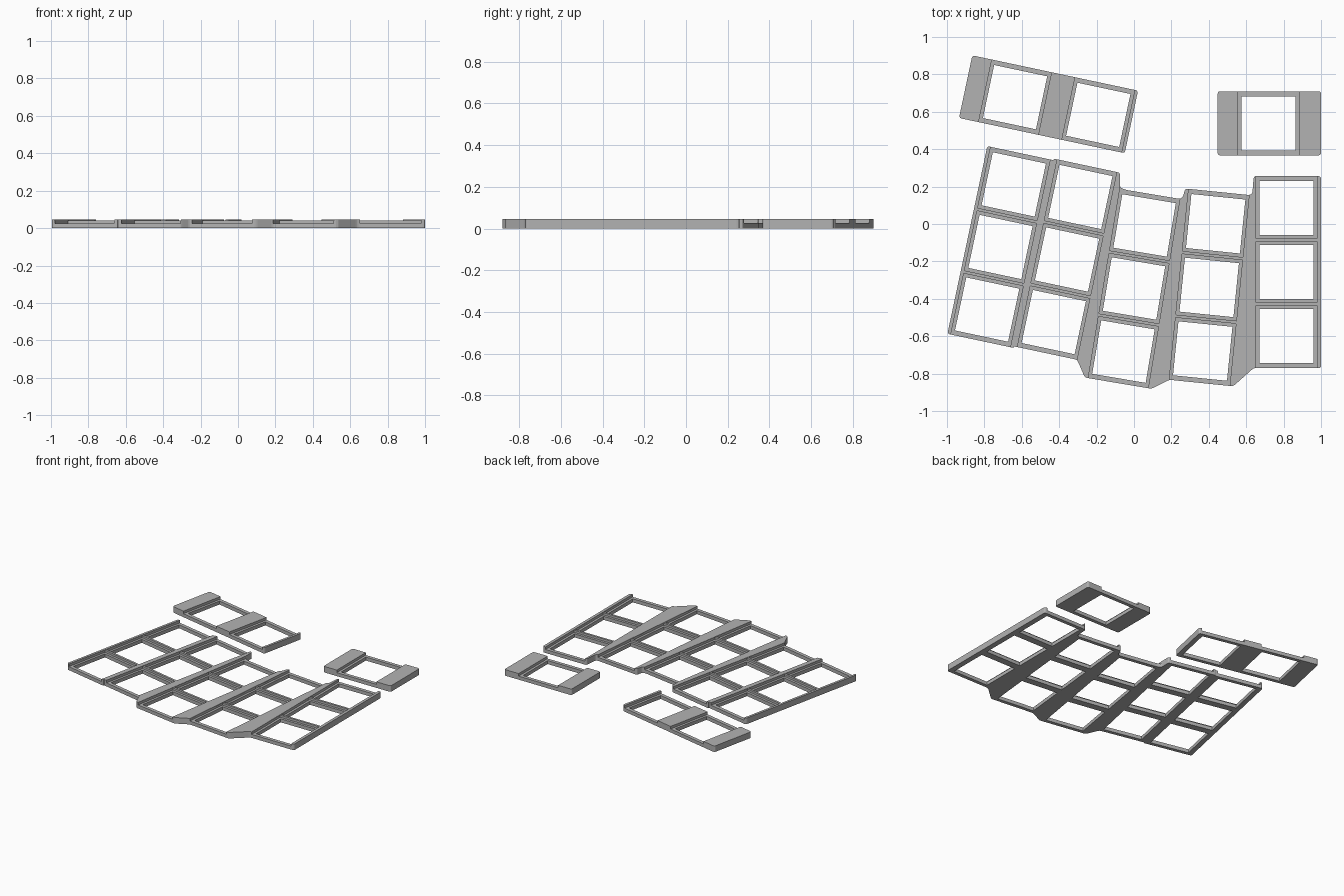
import bpy, bmesh, math
from mathutils import Vector

if "Cube" in bpy.data.objects:
    bpy.data.objects.remove(bpy.data.objects["Cube"], do_unlink=True)

TOP, LEDGE, RIB = 0.045, 0.026, 0.042      # heights
PITCH, SEAT, HOLE = 0.342, 0.326, 0.29     # key spacing, recess, opening
HALF_COL, RAIL = 1.5 * PITCH, 0.181        # half column length and half width

grey = bpy.data.materials.new("plain_grey")
grey.use_nodes = True
grey.diffuse_color = (0.45, 0.45, 0.45, 1)
grey.node_tree.nodes["Principled BSDF"].inputs["Base Color"].default_value = (0.45, 0.45, 0.45, 1)


def local(frame, x, y):
    """Point of a tilted frame (cx, cy, degrees clockwise)."""
    cx, cy, deg = frame
    a = math.radians(deg)
    return (cx + x * math.cos(a) + y * math.sin(a),
            cy - x * math.sin(a) + y * math.cos(a))


def rect(frame, x0, x1, y0, y1):
    return [local(frame, x, y) for x, y in ((x0, y0), (x1, y0), (x1, y1), (x0, y1))]


def rounded(points, radius=0.014):
    """Soften each corner with a short quadratic arc."""
    pts = [Vector(p) for p in points]
    out = []
    for i, p in enumerate(pts):
        a, b = pts[i - 1] - p, pts[(i + 1) % len(pts)] - p
        s = p + a.normalized() * min(radius, a.length * 0.4)
        e = p + b.normalized() * min(radius, b.length * 0.4)
        for t in (0, 0.33, 0.67, 1):
            out.append(s * (1 - t) ** 2 + p * 2 * t * (1 - t) + e * t * t)
    return out


def prisms(name, outlines, z0, z1):
    """Extrude flat outlines into one object."""
    bm = bmesh.new()
    for pts in outlines:
        face = bm.faces.new([bm.verts.new((p[0], p[1], z0)) for p in pts])
        ext = bmesh.ops.extrude_face_region(bm, geom=[face])
        for v in ext["geom"]:
            if isinstance(v, bmesh.types.BMVert):
                v.co.z = z1
    bmesh.ops.recalc_face_normals(bm, faces=bm.faces[:])
    mesh = bpy.data.meshes.new(name)
    bm.to_mesh(mesh)
    bm.free()
    mesh.materials.append(grey)
    obj = bpy.data.objects.new(name, mesh)
    bpy.context.collection.objects.link(obj)
    return obj


def plate(name, outline, cuts):
    """Solid plate with a list of (outlines, floor height) cut from above."""
    body = prisms(name, [rounded(outline)], 0, TOP)
    cutters = []
    for shapes, floor in cuts:
        cutter = prisms(name + "_cutter", shapes, floor, TOP + 0.05)
        cutter.hide_render = True
        mod = body.modifiers.new("cut", "BOOLEAN")
        mod.operation, mod.solver, mod.object = "DIFFERENCE", "EXACT", cutter
        cutters.append(cutter)
    graph = bpy.context.evaluated_depsgraph_get()
    mesh = bpy.data.meshes.new_from_object(body.evaluated_get(graph))
    body.modifiers.clear()
    body.data = mesh
    for cutter in cutters:
        bpy.data.objects.remove(cutter, do_unlink=True)
    return body


# Main plate: five tilted columns of three keys
c1, c2, c3, c4, c5 = columns = [
    (-0.714, -0.123, 12), (-0.358, -0.19, 12), (0.0, -0.345, 9.5),
    (0.402, -0.339, 5.8), (0.815, -0.257, 0)]
L, S, H = RAIL, SEAT / 2, HALF_COL
main_outline = [
    local(c1, -L, H), local(c1, L, H), local(c2, -L, H), local(c2, L, H),
    (-0.076, 0.195), local(c3, -0.13, H), local(c3, S, H), (0.262, 0.145),
    local(c4, -L, H), local(c4, L - 0.015, H), (0.633, 0.165),
    local(c5, -0.175, H), (1.0, c5[1] + H), (1.0, c5[1] - H), local(c5, -0.175, -H),
    local(c4, L, -H), local(c4, -S, -H), local(c3, L, -H), local(c3, -L, -H),
    (-0.295, -0.745), local(c2, S, -H),
    local(c2, -L, -H), local(c1, L, -H), local(c1, -L, -H)]

channels, seats, holes = [], [], []
for col in columns:
    channels.append(rect(col, -S, S, -H - 0.02, H + 0.02))
    for row in (-1, 0, 1):
        y = row * PITCH
        low = y - S - (0.03 if row < 0 else 0)
        high = y + S + (0.03 if row > 0 else 0)
        seats.append(rect(col, 0.0005 - S, S - 0.0005, low, high))
        holes.append(rect(col, -HOLE / 2, HOLE / 2, y - HOLE / 2, y + HOLE / 2))
plate("main_plate", main_outline, [(channels, RIB), (seats, LEDGE), (holes, -0.05)])


# Separate plates for the thumb keys
def thumb_plate(name, frame, half_width, key_centres):
    half = PITCH / 2
    open_seats = [rect(frame, x - S, x + S, -half - 0.02, half + 0.02) for x in key_centres]
    openings = [rect(frame, x - HOLE / 2, x + HOLE / 2, -HOLE / 2, HOLE / 2) for x in key_centres]
    plate(name, rect(frame, -half_width, half_width, -half, half),
          [(open_seats, LEDGE), (openings, -0.05)])


thumb_plate("double_thumb_plate", (-0.457, 0.64, 12), 0.453, (-0.183, 0.272))
thumb_plate("single_thumb_plate", (0.7235, 0.538, 0), 0.2765, (-0.004,))
